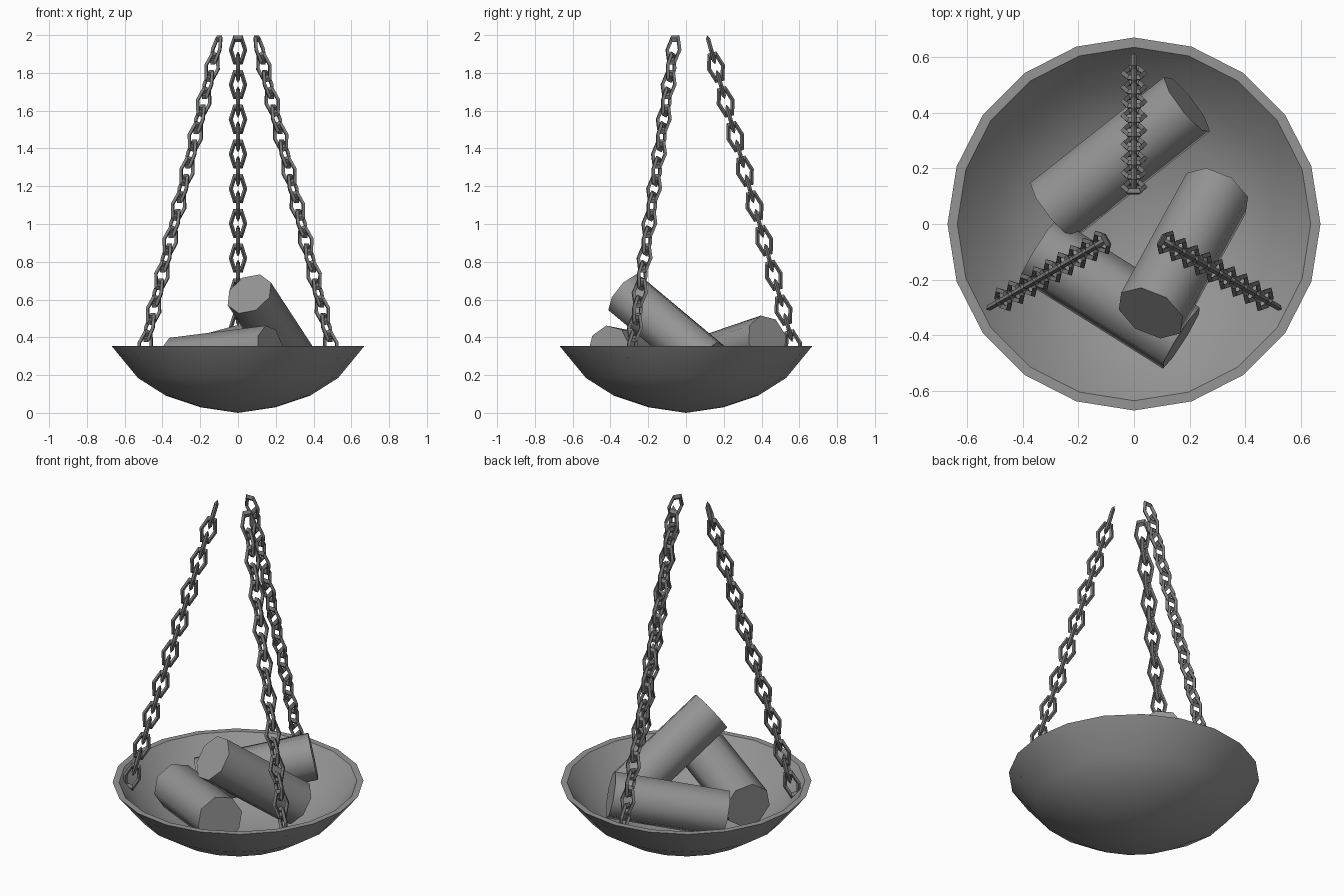
import bpy, bmesh, math
from mathutils import Vector, Matrix

if "Cube" in bpy.data.objects:
    bpy.data.objects.remove(bpy.data.objects["Cube"], do_unlink=True)


def material(name, value):
    mat = bpy.data.materials.new(name)
    mat.use_nodes = True
    colour = (value, value, value, 1)
    mat.diffuse_color = colour
    mat.node_tree.nodes["Principled BSDF"].inputs["Base Color"].default_value = colour
    return mat


grey = material("plain grey", 0.3)
iron = material("chain grey", 0.2)


def finish(name, bm, mat, smooth_angle=None):
    bmesh.ops.recalc_face_normals(bm, faces=bm.faces)
    mesh = bpy.data.meshes.new(name)
    bm.to_mesh(mesh)
    bm.free()
    mesh.materials.append(mat)
    obj = bpy.data.objects.new(name, mesh)
    bpy.context.collection.objects.link(obj)
    if smooth_angle:
        bpy.ops.object.select_all(action="DESELECT")
        obj.select_set(True)
        bpy.context.view_layer.objects.active = obj
        bpy.ops.object.shade_smooth_by_angle(angle=math.radians(smooth_angle))
    return obj


# Bowl: a closed outer and inner profile spun around z
def build_bowl():
    profile = [(0, 0), (0.2, 0.03), (0.38, 0.09), (0.53, 0.185), (0.67, 0.355),
               (0.635, 0.355), (0.51, 0.205), (0.365, 0.115), (0.195, 0.06), (0, 0.03)]
    bm = bmesh.new()
    verts = [bm.verts.new((r, 0, z)) for r, z in profile]
    edges = [bm.edges.new(pair) for pair in zip(verts, verts[1:])]
    bmesh.ops.spin(bm, geom=verts + edges, cent=(0, 0, 0), axis=(0, 0, 1),
                   angle=math.tau, steps=20, use_duplicate=False)
    bmesh.ops.remove_doubles(bm, verts=bm.verts, dist=0.0005)
    finish("bowl", bm, grey, 40)


# Logs: eight-sided cylinders between two end centres
def build_log(name, start, end, roll):
    start, end = Vector(start), Vector(end)
    axis = end - start
    place = (Matrix.Translation((start + end) / 2)
             @ axis.to_track_quat("Z", "Y").to_matrix().to_4x4()
             @ Matrix.Rotation(math.radians(roll), 4, "Z"))
    bm = bmesh.new()
    bmesh.ops.create_cone(bm, cap_ends=True, segments=8, radius1=0.13, radius2=0.13,
                          depth=axis.length, matrix=place)
    finish(name, bm, grey, 50)


# Chain link: six-sided ring of square wire, stretched along z, lying in the xz plane
def add_link(bm, matrix, half_width=0.038, half_length=0.062, wire=0.011):
    rings = []
    for i in range(6):
        a = math.tau * i / 6
        ring = []
        for j in range(4):
            b = math.tau * j / 4
            k = 1 + wire * math.cos(b) / half_width
            p = Vector((half_width * k * math.cos(a), wire * math.sin(b),
                        half_length / math.sin(math.pi / 3) * k * math.sin(a)))
            ring.append(bm.verts.new(matrix @ p))
        rings.append(ring)
    for i in range(6):
        here, there = rings[i], rings[(i + 1) % 6]
        for j in range(4):
            n = (j + 1) % 4
            bm.faces.new((here[j], there[j], there[n], here[n]))


# Chain: links turned alternately by a quarter, leaning in towards the top
def build_chain(name, direction):
    top, bottom = Vector((0, 0.133, 1.922)), Vector((0, 0.567, 0.36))
    lean = (top - bottom).to_track_quat("Z", "Y").to_matrix().to_4x4()
    lean = Matrix.Rotation(math.atan2(bottom.y - top.y, top.z - bottom.z), 4, "X")
    turn = Matrix.Rotation(math.radians(direction), 4, "Z")
    bm = bmesh.new()
    count = 18
    for i in range(count):
        centre = top.lerp(bottom, i / (count - 1))
        quarter = Matrix.Rotation(math.pi / 2 * (i % 2), 4, "Z")
        add_link(bm, turn @ Matrix.Translation(centre) @ lean @ quarter)
    finish(name, bm, iron)


build_bowl()
build_log("raised_log", (0.06, -0.32, 0.63), (0.295, 0.11, 0.27), 10)
build_log("back_log", (-0.29, 0.05, 0.26), (0.19, 0.43, 0.39), 10)
build_log("front_log", (-0.34, -0.09, 0.27), (0.17, -0.41, 0.335), 10)
for chain_name, heading in (("back_chain", 0), ("right_chain", 120), ("left_chain", 240)):
    build_chain(chain_name, heading)
